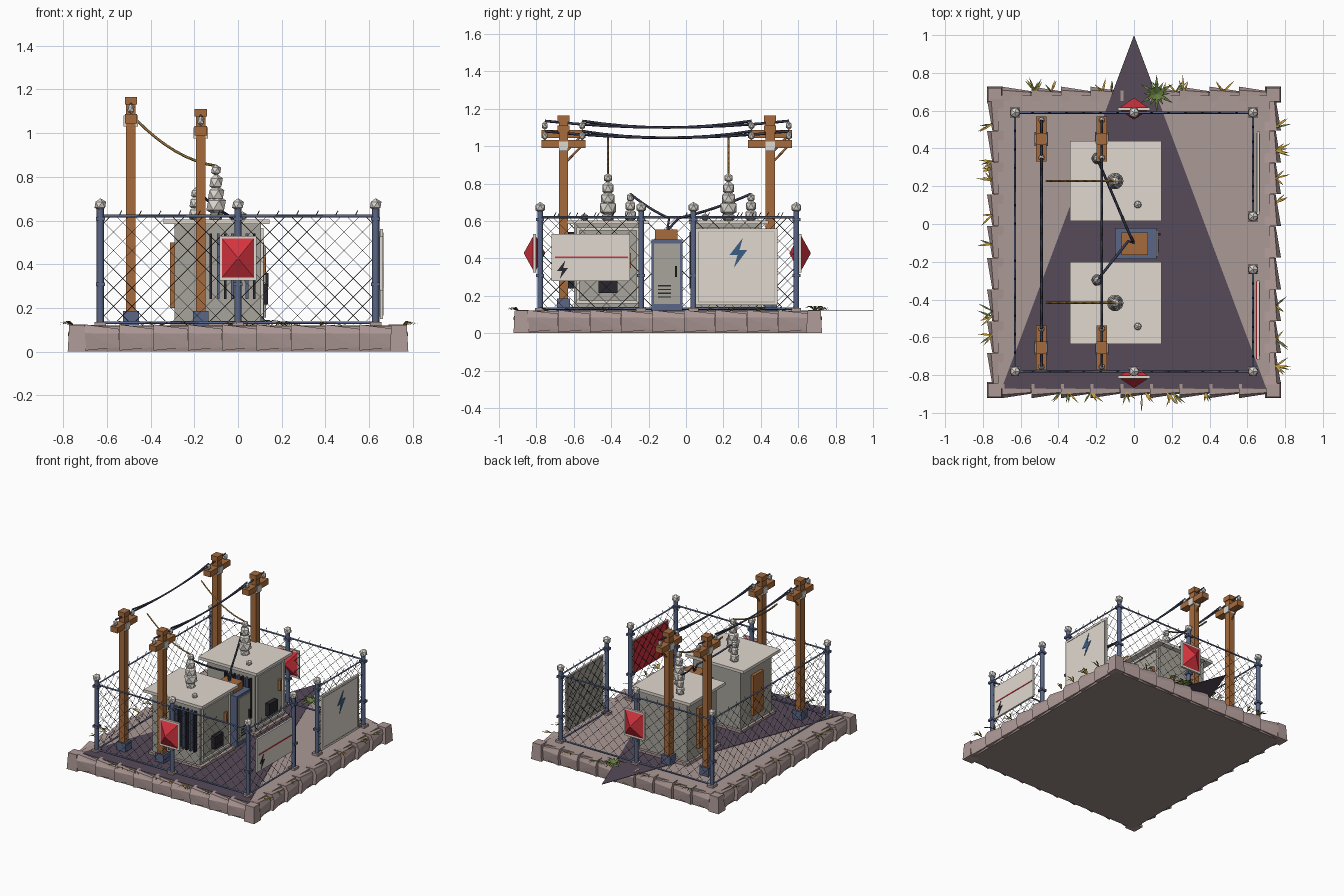
import bpy, bmesh, math, random
from mathutils import Vector, Matrix

if "Cube" in bpy.data.objects:
    bpy.data.objects.remove(bpy.data.objects["Cube"])
random.seed(4)

def mat(name, r, g, b):
    m = bpy.data.materials.new(name)
    m.diffuse_color = (*[(c / 255) ** 2.2 for c in (r, g, b)], 1)
    m.use_nodes = True
    m.node_tree.nodes["Principled BSDF"].inputs["Base Color"].default_value = m.diffuse_color
    return m

STONE, GROUND = mat("stone", 172, 152, 149), mat("soil", 170, 152, 148)
DARK, UNDER = mat("dark_ground", 88, 76, 90), mat("underside", 150, 134, 130)
WOOD, BLUE = mat("wood", 165, 107, 63), mat("blue_steel", 90, 102, 134)
BODY, LID = mat("grey_paint", 166, 163, 153), mat("pale_paint", 224, 216, 207)
RED, BLACK = mat("red", 212, 54, 64), mat("black", 44, 44, 50)
WIRE, ROPE = mat("wire", 60, 63, 82), mat("rope", 150, 114, 62)
CERAMIC, BOLT = mat("ceramic", 220, 215, 208), mat("bolt_blue", 60, 95, 130)
GOLD, GREEN = mat("dry_grass", 205, 160, 60), mat("green_grass", 100, 122, 65)

def finish(name, bm, m):
    bmesh.ops.recalc_face_normals(bm, faces=bm.faces)
    me = bpy.data.meshes.new(name)
    bm.to_mesh(me)
    bm.free()
    me.materials.append(m)
    ob = bpy.data.objects.new(name, me)
    bpy.context.collection.objects.link(ob)
    return ob

def box(name, x0, x1, y0, y1, z0, z1, m):
    bm = bmesh.new()
    bmesh.ops.create_cube(bm, size=1, matrix=Matrix.Translation(((x0+x1)/2, (y0+y1)/2, (z0+z1)/2))
                          @ Matrix.Diagonal((x1-x0, y1-y0, z1-z0, 1)))
    return finish(name, bm, m)

def ball(name, p, r, m, sz=1.0):
    bm = bmesh.new()
    bmesh.ops.create_icosphere(bm, subdivisions=1, radius=r,
                               matrix=Matrix.Translation(p) @ Matrix.Diagonal((1, 1, sz, 1)))
    return finish(name, bm, m)

def rods(name, paths, r, m, res=0):
    cu = bpy.data.curves.new(name, 'CURVE')
    cu.dimensions, cu.bevel_depth, cu.bevel_resolution, cu.use_fill_caps = '3D', r, res, True
    for pts in paths:
        s = cu.splines.new('POLY')
        s.points.add(len(pts) - 1)
        for q, p in zip(s.points, pts):
            q.co = (*p, 1)
    cu.materials.append(m)
    ob = bpy.data.objects.new(name, cu)
    bpy.context.collection.objects.link(ob)

def prism(name, pts, depth, m):
    bm = bmesh.new()
    f = bm.faces.new([bm.verts.new(p) for p in pts])
    ext = bmesh.ops.extrude_face_region(bm, geom=[f])
    bmesh.ops.translate(bm, vec=depth, verts=[v for v in ext['geom'] if isinstance(v, bmesh.types.BMVert)])
    return finish(name, bm, m)

def sag(a, b, d, n=8):
    a, b = Vector(a), Vector(b)
    return [a.lerp(b, i/n) - Vector((0, 0, d*4*(i/n)*(1-i/n))) for i in range(n+1)]

# Base slab, soil and dark ground patch
box("underside", -.745, .745, -.895, .7, 0, .02, UNDER)
box("base_slab", -.74, .74, -.89, .695, .02, .095, STONE)
box("soil", -.72, .72, -.87, .68, .09, .118, GROUND)
prism("dark_patch", [(0, 1, .119), (-.7, -.87, .119), (.7, -.87, .119)], (0, 0, .003), DARK)

# Rim of wedge-shaped stones
def stone(bm, a, along, out, L, width):
    a, along, out = Vector(a), Vector(along), Vector(out)
    vs = []
    for t, wo, wi, zl, zt in ((0, width*.62, width*.65, .005, .124), (1, width*.22, width*.5, .02, .104)):
        for o, z in ((-wi, zl), (wo*.8, zl), (wo, (zl+zt)/2+.02), (wo*.5, zt), (-wi, zt)):
            vs.append(bm.verts.new(a + along*L*t + out*o + Vector((0, 0, z))))
    bm.faces.new(vs[:5])
    bm.faces.new(vs[5:])
    for i in range(5):
        j = (i+1) % 5
        bm.faces.new((vs[i], vs[j], vs[5+i]))
        bm.faces.new((vs[j], vs[5+j], vs[5+i]))

bm = bmesh.new()
for i in range(9):
    x, y = -.70+i*.157, -.85+i*.168
    stone(bm, (x, -.885, 0), (1, 0, 0), (0, -1, 0), .156, .06)
    stone(bm, (x, .69, 0), (1, 0, 0), (0, 1, 0), .156, .06)
    stone(bm, (-.735, y+.167, 0), (0, -1, 0), (-1, 0, 0), .166, .07)
    stone(bm, (.735, y, 0), (0, 1, 0), (1, 0, 0), .166, .07)
finish("rim_stones", bm, STONE)
for sx in (-1, 1):
    for y in (-.88, .685):
        bm = bmesh.new()
        bmesh.ops.create_cone(bm, cap_ends=True, segments=4, radius1=.06, radius2=.05, depth=.122,
                              matrix=Matrix.Translation((sx*.737, y, .061)) @ Matrix.Rotation(math.pi/4, 4, 'Z'))
        finish("corner_stone", bm, STONE)

# Fence posts with faceted caps, feet and clamps
posts = [(sx*.63, y) for sx in (-1, 1) for y in (-.78, .59)] + [(0, -.78), (0, .59), (.63, .04), (.63, -.24)]
rods("fence_posts", [[(x, y, .12), (x, y, .66)] for x, y in posts], .017, BLUE, 1)
for x, y in posts:
    ball("post_cap", (x, y, .672), .03, CERAMIC)
    box("post_foot", x-.026, x+.026, y-.026, y+.026, .115, .135, STONE)
    for z in (.3, .6):
        box("post_clamp", x-.021, x+.021, y-.021, y+.021, z, z+.016, BLUE)

# Rails, chain link and barbs for every fence panel
panels = [((-.63, y), (0, y)) for y in (-.78, .59)] + [((0, y), (.63, y)) for y in (-.78, .59)]
panels += [((-.63, -.78), (-.63, -.1)), ((-.63, -.1), (-.63, .59)),
           ((.63, -.78), (.63, -.24)), ((.63, .04), (.63, .59))]
rails, links, barbs = [], [], []
z0, z1, step = .14, .615, .085
for a, b in panels:
    a, b = Vector((*a, 0)), Vector((*b, 0))
    L, d = (b-a).length, (b-a).normalized()
    for z in (.132, .62):
        rails.append([a+Vector((0, 0, z)), b+Vector((0, 0, z))])
    H = z1-z0
    k = -H+step/2
    while k < L:
        u0, u1 = max(k, 0), min(k+H, L)
        for flip in (0, 1):
            pts = [(u0, z0+u0-k), (u1, z0+u1-k)]
            links.append([a + d*(L-u if flip else u) + Vector((0, 0, z)) for u, z in pts])
        k += step
    for i in range(1, 7):
        p = a+d*L*i/7+Vector((0, 0, .615))
        barbs.append([p-d*.008, p+d*.008+Vector((0, 0, .03))])
rods("fence_rails", rails, .0065, BLUE)
rods("chain_link", links, .0012, BLACK)
rods("barbs", barbs, .002, BLACK)

# Red faceted warning markers on front and back
for y in (-.81, .61):
    box("marker_frame", -.085, .085, y-.008, y+.008, .325, .53, LID)
    for s in (-1, 1):
        bm = bmesh.new()
        bmesh.ops.create_cone(bm, cap_ends=True, segments=4, radius1=.108, radius2=.004, depth=.05,
            matrix=Matrix.Translation((0, y+s*.031, .428)) @ Matrix.Diagonal((1, 1, 1.22, 1))
            @ Matrix.Rotation(-s*math.pi/2, 4, 'X') @ Matrix.Rotation(math.pi/4, 4, 'Z'))
        finish("warning_marker", bm, RED)

# Two flat signs on the right fence with bolt symbols
def bolt(cy, cz, s, m):
    pts = [(.15, .5), (-.3, -.08), (-.03, -.08), (-.15, -.5), (.3, .1), (.04, .1)]
    prism("bolt_symbol", [(.664, cy+p*s, cz+q*s) for p, q in pts], (.003, 0, 0), m)
box("wide_sign", .65, .664, -.72, -.3, .28, .53, LID)
box("wide_sign_back", .646, .65, -.715, -.305, .285, .525, RED)
box("wide_sign_stripe", .664, .667, -.7, -.31, .402, .41, RED)
bolt(-.66, .34, .1, BLACK)
box("tall_sign", .65, .664, .05, .49, .15, .56, LID)
box("tall_sign_back", .646, .65, .06, .48, .16, .55, BODY)
for y in (.065, .472):
    box("sign_border", .664, .666, y, y+.004, .165, .545, BODY)
for z in (.165, .541):
    box("sign_border", .664, .666, .065, .476, z, z+.004, BODY)
bolt(.28, .43, .16, BOLT)

# Wooden poles with crossarms, braces and insulators
for x, top in ((-.49, 1.165), (-.17, 1.11)):
    for y in (-.655, .45):
        box("pole", x-.022, x+.022, y-.025, y+.025, .12, top, WOOD)
        box("pole_cap", x-.028, x+.028, y-.032, y+.032, top-.035, top, WOOD)
        box("pole_foot", x-.036, x+.036, y-.036, y+.036, .12, .185, BLUE)
        za = top-.11
        box("crossarm", x-.028, x+.028, y-.118, y+.118, za-.01, za+.032, WOOD)
        box("arm_plate", x-.033, x+.033, y-.025, y+.025, za-.025, za+.025, CERAMIC)
        rods("arm_brace", [[(x, y, za-.1), (x, y+.095, za)]], .006, WOOD)
        for s in (-1, 1):
            ball("arm_insulator", (x, y+s*.1, za+.055), .018, CERAMIC, 1.3)
    # Two lines strung between each pair of poles
    z = top-.03
    rods("power_line", [sag((x, -.655-s, z), (x, .45+s, z), .035) for s in (.1, -.1)], .007, WIRE)

# Transformers
for y0, y1 in ((-.6, -.235), (.05, .405)):
    c = (y0+y1)/2
    box("transformer_pad", -.31, .13, y0-.02, y1+.02, .115, .14, STONE)
    box("transformer_body", -.29, .105, y0, y1, .13, .585, BODY)
    box("transformer_lid", -.34, .145, y0-.035, y1+.035, .583, .604, LID)
    for z in (.16, .55):
        box("door_frame", .1, .117, y0+.015, y1-.015, z, z+.015, LID)
    for y in (y0+.015, y1-.03):
        box("door_frame", .1, .117, y, y+.015, .16, .565, LID)
    box("vent_hood", .1, .138, c-.05, c+.05, .215, .31, BLACK)
    box("door_handle", .1, .125, y1-.08, y1-.06, .35, .43, WOOD)
    box("side_panel", -.312, -.285, c-.06, c+.06, .2, .5, WOOD)
    for i in range(7):
        x = -.13+i*.033
        box("cooling_fin", x, x+.012, y0-.03, y0+.01, .24, .54, BLUE if i % 2 else BLACK)
    # Stacked insulators and lid studs
    for z, r, h in ((.62, .036, .8), (.67, .05, 1), (.72, .042, 1), (.775, .034, 1.2), (.83, .026, 1)):
        ball("large_insulator", (-.1, c, z), r, CERAMIC, h)
    ys = c+.12
    for z, r in ((.63, .034), (.68, .03), (.725, .022)):
        ball("small_insulator", (-.195, ys, z), r, CERAMIC, 1.2)
    ball("lid_stud", (.02, c-.125, .62), .022, CERAMIC)
    rods("drop_line", [sag((-.465, c, 1.06), (-.1, c, .85), .04)], .006, ROPE)
    # Cable clears the lid edge, then drops to the cabinet
    rods("cabinet_cable", [sag((-.195, ys, .745), (-.03, -.09+.05*(c > 0), .615), .01)
                           + [(0, -.1, .55)]], .007, WIRE)

# Control cabinet between the transformers
box("cabinet", -.1, .12, -.185, -.02, .12, .5, BLUE)
box("cabinet_door", .12, .128, -.172, -.033, .155, .48, BODY)
box("cabinet_handle", .126, .14, -.06, -.048, .3, .36, BLACK)
box("cabinet_top_box", -.065, .075, -.165, -.045, .5, .555, WOOD)
for i in range(4):
    box("cabinet_slot", .127, .131, -.15, -.08, .19+i*.02, .197+i*.02, BLACK)

# Grass tufts around the rim, with one large plant at the back
def blade(bm, p, ang, length, lift, w=.005):
    d, s = Vector((math.cos(ang), math.sin(ang), 0)), Vector((-math.sin(ang), math.cos(ang), 0))*w
    p = Vector(p)
    mid = p + d*length*.5 + Vector((0, 0, lift))
    end = p + d*length + Vector((0, 0, lift*.6))
    v = [bm.verts.new(q) for q in (p-s*.5, p+s*.5, mid+s, mid-s, end)]
    bm.faces.new(v[:4])
    bm.faces.new((v[3], v[2], v[4]))
grass = {GOLD: bmesh.new(), GREEN: bmesh.new()}
for i in range(36):
    t, side = random.uniform(-1, 1), i % 4
    x, y, base = [(t*.66, -.89, -1.57), (t*.66, .7, 1.57), (-.75, -.1+t*.7, 3.14), (.75, -.1+t*.7, 0)][side]
    for j in range(3):
        blade(grass[GREEN if random.random() < .3 else GOLD], (x, y, .118), base+random.uniform(-.9, .9),
              random.uniform(.05, .09), random.uniform(.008, .022))
blade(grass[GOLD], (.04, -.9, .118), -1.57, .1, .015)
for i in range(12):
    blade(grass[GREEN], (.12, .69, .12), i*.5236, .07+.03*(i % 2), .025, .009)
finish("dry_grass", grass[GOLD], GOLD)
finish("green_grass", grass[GREEN], GREEN)
